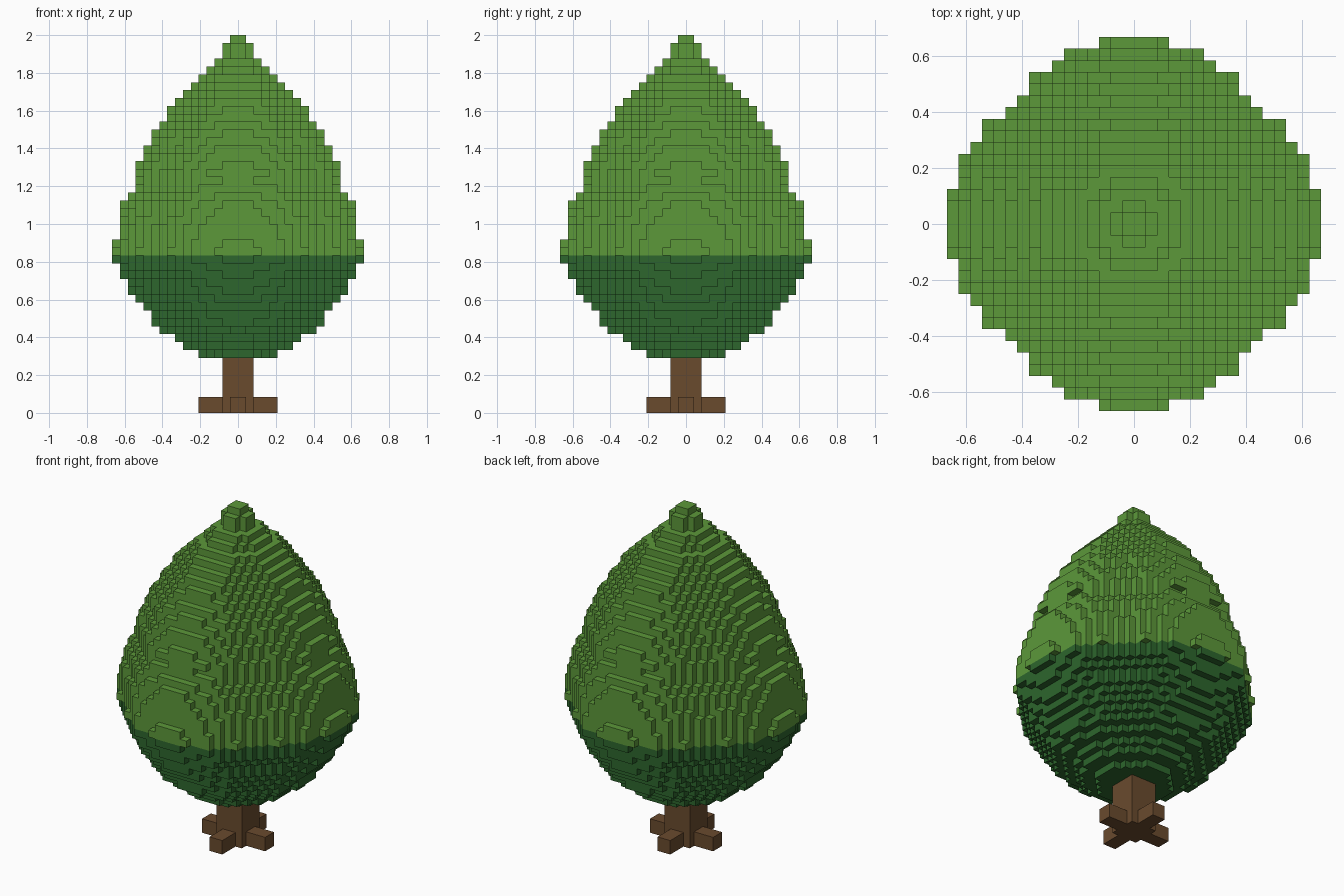
import bpy, bmesh, math

old = bpy.data.objects.get("Cube")
if old:
    bpy.data.objects.remove(old)

V = 2 / 48  # edge of one block


def material(name, rgb):
    m = bpy.data.materials.new(name)
    m.use_nodes = True
    col = (*rgb, 1)
    m.diffuse_color = col
    m.node_tree.nodes["Principled BSDF"].inputs["Base Color"].default_value = col
    return m


light_leaf = material("light leaf green", (0.107, 0.314, 0.042))
dark_leaf = material("dark leaf green", (0.026, 0.133, 0.026))
bark = material("bark brown", (0.144, 0.070, 0.027))


def block_object(name, cells, mats, pick=lambda k: 0):
    """Make the outer skin of a set of unit blocks."""
    bm = bmesh.new()
    verts = {}

    def vert(p):
        if p not in verts:
            verts[p] = bm.verts.new([c * V for c in p])
        return verts[p]

    for cell in sorted(cells):
        for axis in range(3):
            for side in (0, 1):
                near = list(cell)
                near[axis] += 2 * side - 1
                if tuple(near) in cells:
                    continue
                u, w = (axis + 1) % 3, (axis + 2) % 3
                ring = []
                for a, b in ((0, 0), (1, 0), (1, 1), (0, 1)):
                    p = list(cell)
                    p[axis] += side
                    p[u] += a
                    p[w] += b
                    ring.append(vert(tuple(p)))
                face = bm.faces.new(ring if side else ring[::-1])
                face.material_index = pick(cell[2])
    mesh = bpy.data.meshes.new(name)
    bm.to_mesh(mesh)
    bm.free()
    for m in mats:
        mesh.materials.append(m)
    ob = bpy.data.objects.new(name, mesh)
    bpy.context.collection.objects.link(ob)
    return ob


def box(x, y, z0, z1):
    return {(i, j, k) for i in range(-x, x) for j in range(-y, y)
            for k in range(z0, z1)}


# Foliage profile: layer, radius in blocks
profile = [(7, 5.1), (8, 6.9), (9, 7.9), (10, 9.6), (11, 10.7), (13, 12.1),
           (15, 13.6), (17, 14.7), (19, 15.6), (20, 15.705), (21, 15.6),
           (22, 15.45), (26, 14.6), (27, 13.9), (28, 13.4), (30, 13.0),
           (31, 12.7), (33, 11.8), (35, 10.7), (38, 8.8), (39, 8.1),
           (40, 7.1), (44, 3.5), (45, 2.2), (46, 2.2), (47, 1.0)]


def radius(k):
    for (a, ra), (b, rb) in zip(profile, profile[1:]):
        if a <= k <= b:
            return ra + (rb - ra) * (k - a) / (b - a)


def in_foliage(i, j, k):
    x, y = abs(i + 0.5), abs(j + 0.5)
    # small notches in the sides
    if k == 29 and max(x, y) > 12 and 2 < min(x, y) < 4:
        return False
    # slightly flattened on the diagonals
    dent = 1 + 0.065 * abs(math.sin(2 * math.atan2(y, x))) ** 8
    return math.hypot(x, y) * dent <= radius(k)


foliage = {c for c in box(16, 16, 7, 48) if in_foliage(*c)}
block_object("foliage", foliage, [light_leaf, dark_leaf],
             lambda k: 1 if k < 20 else 0)

# Trunk with four roots
block_object("trunk_and_roots",
             box(2, 2, 0, 7) | box(5, 1, 0, 2) | box(1, 5, 0, 2), [bark])
